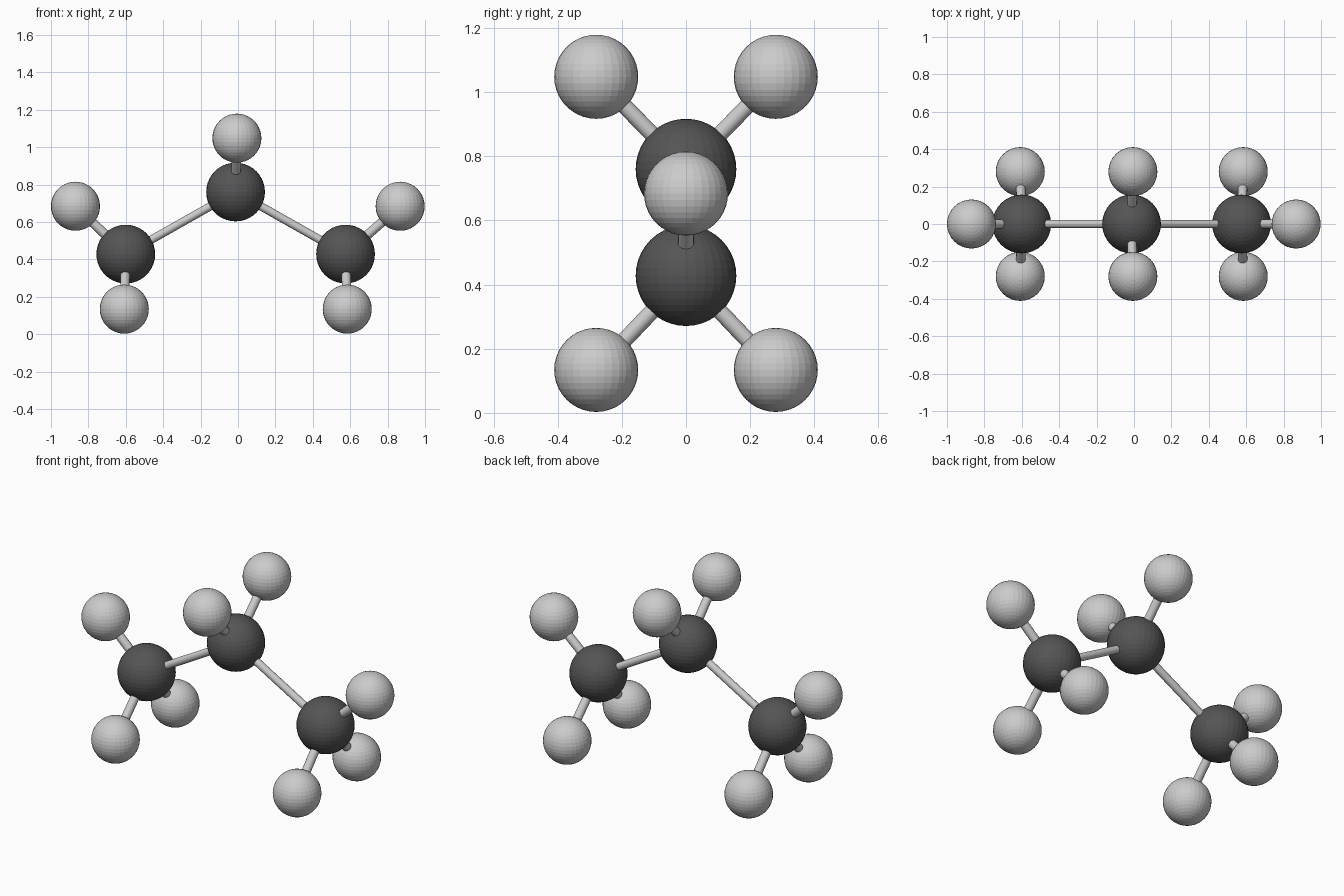
import bpy
from mathutils import Vector

if "Cube" in bpy.data.objects:
    bpy.data.objects.remove(bpy.data.objects["Cube"])

CARBON_R, HYDROGEN_R = 0.157, 0.131


def colour(name, v):
    m = bpy.data.materials.new(name)
    m.diffuse_color = (v, v, v, 1)
    m.use_nodes = True
    m.node_tree.nodes["Principled BSDF"].inputs["Base Color"].default_value = m.diffuse_color
    return m


dark = colour("dark_grey", 0.09)


def atom(name, pos, r, mat=None):
    bpy.ops.mesh.primitive_uv_sphere_add(segments=32, ring_count=20, radius=r, location=pos)
    ob = bpy.context.object
    ob.name = name
    if mat:
        ob.data.materials.append(mat)


def bond(name, a, b, r):
    a, b = Vector(a), Vector(b)
    d = b - a
    bpy.ops.mesh.primitive_cylinder_add(vertices=16, radius=r, depth=d.length, location=(a + b) / 2)
    ob = bpy.context.object
    ob.name = name
    ob.rotation_euler = d.to_track_quat('Z', 'Y').to_euler()
    bpy.ops.object.shade_smooth_by_angle()


# Each carbon with the hydrogens attached to it
groups = {
    "left": ((-0.6, 0, 0.428), [(-0.869, 0, 0.684), (-0.608, 0.28, 0.134), (-0.608, -0.28, 0.134)]),
    "middle": ((-0.013, 0, 0.76), [(-0.006, 0.28, 1.048), (-0.006, -0.28, 1.048)]),
    "right": ((0.575, 0, 0.428), [(0.867, 0, 0.684), (0.584, 0.28, 0.134), (0.584, -0.28, 0.134)]),
}
for side, (c, hydrogens) in groups.items():
    atom(f"{side}_carbon", c, CARBON_R, dark)
    for i, h in enumerate(hydrogens):
        atom(f"{side}_hydrogen_{i + 1}", h, HYDROGEN_R)
        bond(f"{side}_hydrogen_bond_{i + 1}", c, h, 0.025)

# Carbon backbone bonds
for side in ("left", "right"):
    bond(f"{side}_carbon_bond", groups[side][0], groups["middle"][0], 0.022)
